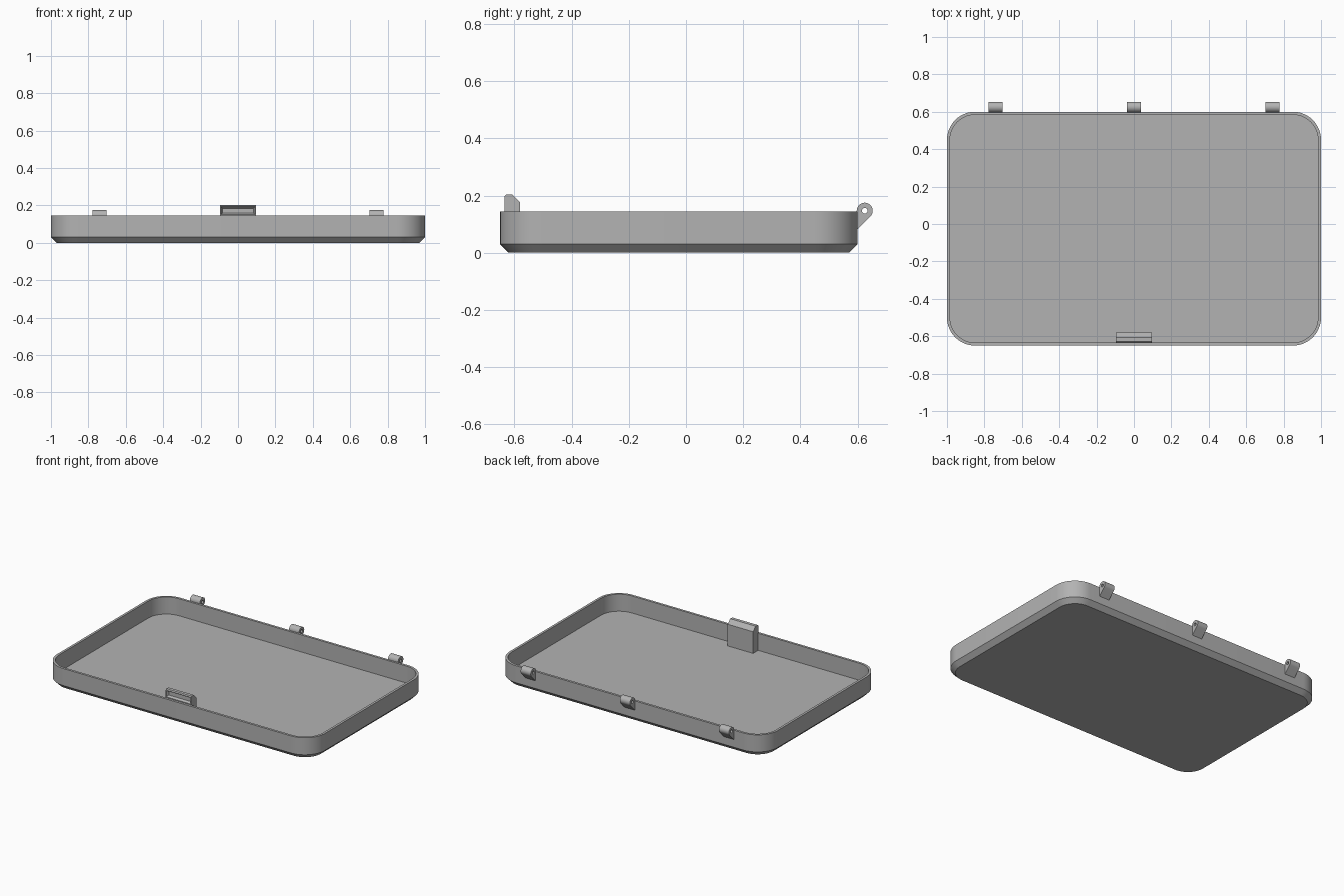
import bpy, bmesh, math
from mathutils import Vector

cube = bpy.data.objects.get("Cube")
if cube:
    bpy.data.objects.remove(cube, do_unlink=True)

grey = bpy.data.materials.new("plain_grey")
grey.use_nodes = True
colour = (0.45, 0.45, 0.45, 1)
grey.diffuse_color = colour
grey.node_tree.nodes["Principled BSDF"].inputs["Base Color"].default_value = colour


def finish(bm, name):
    bmesh.ops.recalc_face_normals(bm, faces=bm.faces)
    mesh = bpy.data.meshes.new(name)
    bm.to_mesh(mesh)
    bm.free()
    mesh.materials.append(grey)
    obj = bpy.data.objects.new(name, mesh)
    bpy.context.collection.objects.link(obj)
    bpy.ops.object.select_all(action="DESELECT")
    obj.select_set(True)
    bpy.context.view_layer.objects.active = obj
    bpy.ops.object.shade_smooth_by_angle(angle=math.radians(25))
    return obj


def bridge(bm, a, b):
    for i in range(len(a)):
        j = (i + 1) % len(a)
        bm.faces.new((a[i], a[j], b[j], b[i]))


# Tray: rounded rectangles stacked from the base, over the rim, to the floor
HALF_X, HALF_Y, MID_Y, RADIUS, STEPS = 1.0, 0.625, -0.025, 0.15, 12
FLOOR, RIM, WALL = 0.03, 0.145, 0.016


def rounded_ring(bm, inset, z):
    r = RADIUS - inset
    ring = []
    for k, (sx, sy) in enumerate(((1, 1), (-1, 1), (-1, -1), (1, -1))):
        cx, cy = sx * (HALF_X - RADIUS), MID_Y + sy * (HALF_Y - RADIUS)
        for s in range(STEPS + 1):
            a = (k + s / STEPS) * math.pi / 2
            ring.append(bm.verts.new((cx + r * math.cos(a), cy + r * math.sin(a), z)))
    return ring


bm = bmesh.new()
levels = ((0.03, 0), (0, FLOOR), (0, RIM), (WALL, RIM), (WALL, FLOOR))
rings = [rounded_ring(bm, *level) for level in levels]
for lower, upper in zip(rings, rings[1:]):
    bridge(bm, lower, upper)
bm.faces.new(rings[0])
bm.faces.new(rings[-1])
finish(bm, "tray")

# Latch: extruded side profile with a bevelled recess in its front
bm = bmesh.new()
profile = [(-0.635, FLOOR), (-0.635, 0.147), (-0.635, 0.197), (-0.629, 0.203),
           (-0.607, 0.203), (-0.58, 0.176), (-0.58, FLOOR)]
ends = [[bm.verts.new((x, y, z)) for y, z in profile] for x in (-0.095, 0.095)]
bridge(bm, *ends)
for end in ends:
    bm.faces.new(end)
bmesh.ops.recalc_face_normals(bm, faces=bm.faces)
front = [f for f in bm.faces if f.normal.y < -0.9 and f.calc_center_median().z > 0.15]
bmesh.ops.inset_region(bm, faces=front, thickness=0.006)
bmesh.ops.inset_region(bm, faces=front, thickness=0.012, depth=-0.015)
finish(bm, "latch")

# Hinge knuckles: barrel with a pin hole and a sloped web to the back wall
CENTRE, BARREL, HOLE, WIDTH = Vector((0.625, 0.147)), 0.028, 0.01, 0.075
arc = [math.radians(-45 + 225 * i / 20) for i in range(21)]
outline = [CENTRE + BARREL * Vector((math.cos(a), math.sin(a))) for a in arc]
foot = Vector((CENTRE.x - BARREL, 0.079))
first, last = outline[0], outline[-1]
outline += [last.lerp(foot, t / 4) for t in range(1, 5)]
outline += [foot.lerp(first, t / 4) for t in range(1, 4)]
bore = [CENTRE + (p - CENTRE).normalized() * HOLE for p in outline]

for name, x in (("right", -0.74), ("middle", 0), ("left", 0.74)):
    bm = bmesh.new()
    loops = [[bm.verts.new((x + side * WIDTH / 2, *p)) for p in path]
             for path, side in ((outline, -1), (outline, 1), (bore, 1), (bore, -1))]
    for i in range(4):
        bridge(bm, loops[i], loops[(i + 1) % 4])
    finish(bm, name + "_hinge_knuckle")
